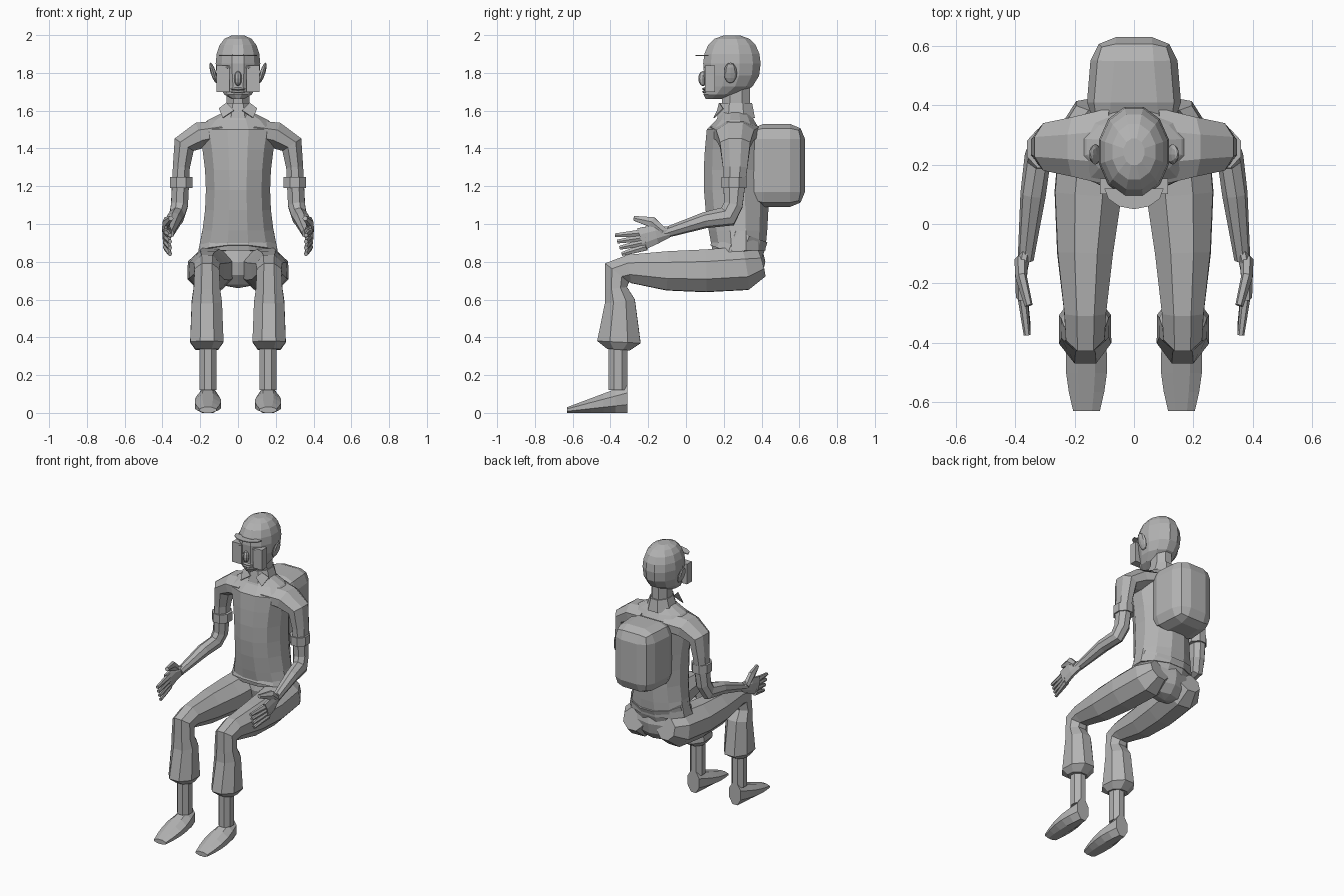
import bpy
import bmesh
import math
from mathutils import Vector

X, Y, Z = Vector((1, 0, 0)), Vector((0, 1, 0)), Vector((0, 0, 1))

cube = bpy.data.objects.get("Cube")
if cube:
    bpy.data.objects.remove(cube)

grey = bpy.data.materials.new("plain grey")
grey.use_nodes = True
grey.diffuse_color = (0.45, 0.45, 0.45, 1)
grey.node_tree.nodes["Principled BSDF"].inputs["Base Color"].default_value = grey.diffuse_color


def finish(name, bm, mirror=False):
    """Turn a bmesh into a flat-shaded object, optionally mirrored in x."""
    bmesh.ops.recalc_face_normals(bm, faces=bm.faces)
    mesh = bpy.data.meshes.new(name)
    bm.to_mesh(mesh)
    bm.free()
    mesh.materials.append(grey)
    obj = bpy.data.objects.new(name, mesh)
    bpy.context.collection.objects.link(obj)
    if mirror:
        obj.modifiers.new("Mirror", "MIRROR").use_mirror_merge = False
    return obj


def tube(name, rows, side, sides=8, axis=None, mirror=False):
    """Loft rings along a path; each row is x, y, z, half width, half depth."""
    bm = bmesh.new()
    centres = [Vector(row[:3]) for row in rows]
    last = len(rows) - 1
    u = side
    flat = 1 / math.cos(math.pi / sides)
    rings = []
    for i, row in enumerate(rows):
        middle = centres[i]
        before = (middle - centres[max(i - 1, 0)]).normalized()
        after = (centres[min(i + 1, last)] - middle).normalized()
        along = axis or (before + after).normalized()
        # Carry the side direction round each bend
        u = (u - along * u.dot(along)).normalized()
        v = along.cross(u)
        ring = []
        for k in range(sides):
            angle = (k + 0.5) * math.tau / sides
            across = u * math.cos(angle) * flat * row[3]
            deep = v * math.sin(angle) * flat * row[-1]
            ring.append(bm.verts.new(middle + across + deep))
        rings.append(ring)
    for low, high in zip(rings, rings[1:]):
        for k in range(sides):
            bm.faces.new((low[k - 1], low[k], high[k], high[k - 1]))
    bm.faces.new(rings[0])
    bm.faces.new(rings[-1])
    return finish(name, bm, mirror)


def plate(name, outline, mirror=False):
    """Thin solid sheet from an outline."""
    bm = bmesh.new()
    bm.faces.new([bm.verts.new(point) for point in outline])
    obj = finish(name, bm, mirror)
    solid = obj.modifiers.new("Solidify", "SOLIDIFY")
    solid.thickness = 0.006


def ball(name, centre, radii, tilt=0, mirror=False):
    """Low-poly ellipsoid, leaning outwards by tilt."""
    bm = bmesh.new()
    bmesh.ops.create_uvsphere(bm, u_segments=8, v_segments=6, radius=1)
    bmesh.ops.scale(bm, vec=radii, verts=bm.verts)
    for vert in bm.verts:
        vert.co.x += vert.co.z * tilt
    bmesh.ops.translate(bm, vec=centre, verts=bm.verts)
    finish(name, bm, mirror)


def box(name, centre, size, bevel=0, back_taper=1, mirror=False):
    """Box whose back face can be narrowed and whose edges can be rounded."""
    bm = bmesh.new()
    bmesh.ops.create_cube(bm, size=1)
    bmesh.ops.scale(bm, vec=size, verts=bm.verts)
    for vert in bm.verts:
        if vert.co.y > 0:
            vert.co.x *= back_taper
    if bevel:
        bmesh.ops.bevel(bm, geom=bm.edges[:], offset=bevel, segments=2,
                        profile=0.5, affect="EDGES")
    bmesh.ops.translate(bm, vec=centre, verts=bm.verts)
    finish(name, bm, mirror)


# Torso: narrow waist, full chest, then sloping shoulders up to the neck
torso = []
for step in range(7):
    t = step / 6
    width = 0.17 + 0.04 * (2 * t - 1) ** 2
    depth = 0.14 + 0.03 * math.sin(math.pi * t)
    torso.append((0, 0.28 - 0.03 * t, 0.86 + 0.64 * t, width, depth))
torso += [(0, .26, 1.55, .16, .1), (0, .26, 1.59, .08)]
tube("torso", torso, X, sides=12, axis=Z)
tube("shirt_hem", [(0, .3, .95, .19, .14), (0, .26, .84, .21, .14)], X, sides=12)
ball("pelvis", (0, .3, .8), (.2, .12, .14))

# Neck and collar
neck_y = 0.265
tube("neck", [(0, neck_y, z, .06, .075) for z in (1.5, 1.75)], X)
tube("collar", [(0, neck_y, 1.56, .09, .1), (0, neck_y, 1.64, .065, .085)], X)
plate("collar_flaps", [(.02, .17, 1.6), (.06, .18, 1.64), (.1, .2, 1.61),
                       (.08, .15, 1.56)], mirror=True)

# Head: stacked rings, drawn forwards to the chin below the middle
head = []
for degrees in range(-80, 81, 20):
    rise = math.sin(math.radians(degrees))
    girth = math.cos(math.radians(degrees)) ** 0.7
    chin = 0.1 * min(rise, 0) ** 4
    height = 0.15 if rise > 0 else 0.19
    head.append((0, 0.243 - chin, 1.85 + height * rise, 0.118 * girth, 0.152 * girth))
tube("head", head, X, sides=12, axis=Z)

# Face
ball("ears", (.13, .235, 1.8), (.015, .035, .055), tilt=0.3, mirror=True)
ball("nose", (0, .09, 1.77), (.02, .025, .04))
ball("eyelids", (.055, .11, 1.83), (.03, .012, .01), mirror=True)
for label, z in (("upper_lip", 1.715), ("lower_lip", 1.7)):
    ball(label, (0, .105, z), (.04, .02, .008))
box("cheek_guards", (.08, .127, 1.77), (.07, .053, .14), mirror=True)
arc = [step * math.pi / 6 for step in range(7)]
plate("brow", [(0.1 * math.cos(a), 0.12 - 0.07 * math.sin(a), 1.89) for a in arc])

# Arms with rolled sleeves: shoulder, sleeve, elbow, wrist
tube("arms", [
    (.08, .26, 1.49, .13, .06), (.2, .26, 1.47, .1, .07), (.285, .26, 1.42, .08, .06),
    (.3, .26, 1.3, .065, .045), (.31, .25, 1.1, .05, .045), (.325, .22, 1.04, .055, .04),
    (.34, .1, 1.02, .04), (.365, -.12, .95, .025)], Y, mirror=True)
tube("sleeve_cuffs", [(.3, .254, z, .066, .06) for z in (1.25, 1.19)], Y, mirror=True)

# Hands: flat palm, four fanned fingers and a raised thumb
tube("palms", [(.365, -.09, .957, .028, .02), (.38, -.16, .945, .05, .02),
               (.38, -.24, .92, .06, .017)], Z, mirror=True)
for i, label in enumerate(("index", "middle", "ring", "little")):
    root = (0.38, -0.21, 0.955 - 0.025 * i, 0.02, 0.016)
    tip = (0.36, -0.375 + 0.012 * i, 0.94 - 0.033 * i, 0.01)
    tube(label + "_fingers", [root, tip], Z, sides=6, mirror=True)
tube("thumbs", [(.38, -.12, .96, .02), (.38, -.18, 1.01, .028, .017),
                (.355, -.275, 1.03, .012)], Z, sides=6, mirror=True)

# Trouser legs: hip, thigh, knee, flared shin, gathered cuff
legs = [(.4, .79, .07), (.31, .765, .115), (.1, .752, .112), (-.1, .752, .093, .103),
        (-.3, .762, .07, .075), (-.365, .742, .065, .08), (-.37, .66, .07, .058),
        (-.35, .59, .08), (-.355, .375, .088, .115), (-.358, .335, .06)]
tube("trouser_legs", [(0.165 - 0.1 * max(row[0], 0),) + row for row in legs],
     X, mirror=True)

# Ankles, and wedge-shaped feet lying flat on the ground
tube("ankles", [(.16, -.36, z, .045, .05) for z in (.37, .12)], X, mirror=True)
feet = []
for step in range(6):
    t = step / 5
    half_height = 0.075 - 0.06 * t
    half_width = 0.045 + 0.025 * math.sin(math.pi * t)
    feet.append((0.16, -0.31 - 0.32 * t, half_height, half_width, half_height))
tube("feet", feet, X, axis=-Y, mirror=True)

# Backpack
box("backpack", (0, .48, 1.31), (.33, .3, .44), bevel=0.08, back_taper=0.85)
